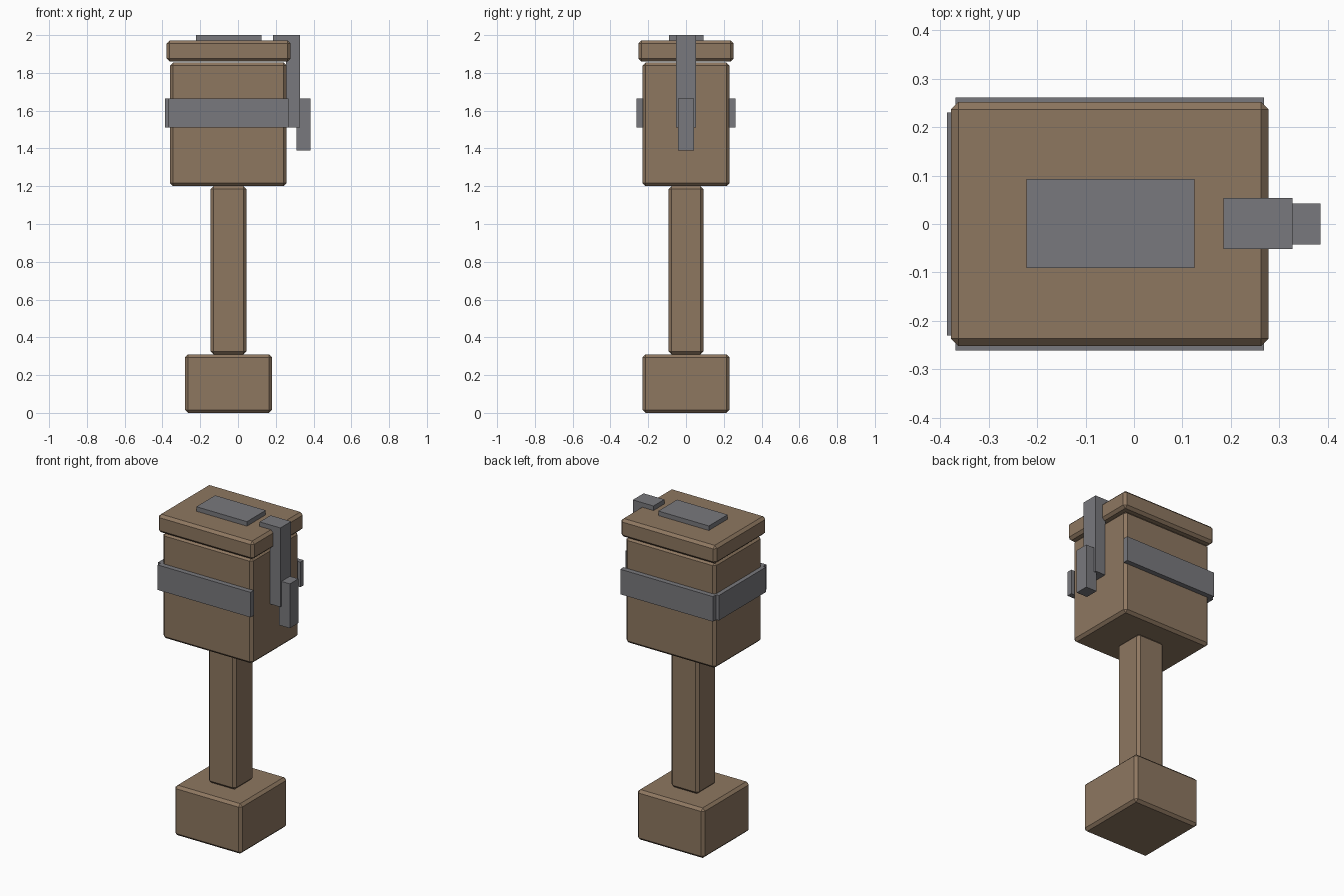
import bpy
from mathutils import Vector

# Remove the default cube
cube = bpy.data.objects.get("Cube")
if cube:
    bpy.data.objects.remove(cube, do_unlink=True)


def make_material(name, rgb):
    mat = bpy.data.materials.new(name)
    mat.use_nodes = True
    color = (*rgb, 1.0)
    mat.diffuse_color = color
    mat.node_tree.nodes["Principled BSDF"].inputs["Base Color"].default_value = color
    return mat


wood = make_material("brown wood", (0.27, 0.185, 0.118))
metal = make_material("grey metal", (0.19, 0.19, 0.205))


def box(name, low, high, mat, chamfer=0.0):
    """Box between two corners, with optional chamfered edges."""
    low, high = Vector(low), Vector(high)
    bpy.ops.mesh.primitive_cube_add(size=1, location=(low + high) / 2)
    obj = bpy.context.object
    obj.name = name
    obj.scale = high - low
    bpy.ops.object.transform_apply(location=False, rotation=False, scale=True)
    obj.data.materials.append(mat)
    if chamfer:
        bevel = obj.modifiers.new("chamfer", "BEVEL")
        bevel.width = chamfer
        bevel.segments = 1
    return obj


# Wooden body, from the ground up
EDGE = 0.016
box("base", (-0.28, -0.23, 0), (0.18, 0.23, 0.31), wood, EDGE)
box("post", (-0.145, -0.093, 0.31), (0.045, 0.093, 1.2), wood, EDGE)
box("chest", (-0.36, -0.23, 1.2), (0.257, 0.23, 1.855), wood, EDGE)
box("lid", (-0.378, -0.252, 1.86), (0.278, 0.252, 1.972), wood, EDGE)

# Metal band around three sides of the chest
BAND_LOW, BAND_HIGH = 1.51, 1.665
for name, side in (("front_band", -1), ("back_band", 1)):
    y = sorted((side * 0.228, side * 0.261))
    box(name, (-0.368, y[0], BAND_LOW), (0.268, y[1], BAND_HIGH), metal)
box("side_band", (-0.386, -0.23, BAND_LOW), (-0.355, 0.23, BAND_HIGH), metal)

# Plate on the lid
box("lid_plate", (-0.222, -0.091, 1.965), (0.125, 0.093, 2.0), metal)

# Latch: hook over the lid, strap down the side, and pull tab
box("latch_hook", (0.185, -0.052, 1.965), (0.327, 0.054, 2.0), metal)
box("latch_strap", (0.255, -0.052, BAND_LOW), (0.327, 0.054, 1.97), metal)
box("latch_tab", (0.31, -0.042, 1.39), (0.385, 0.042, BAND_HIGH), metal)
